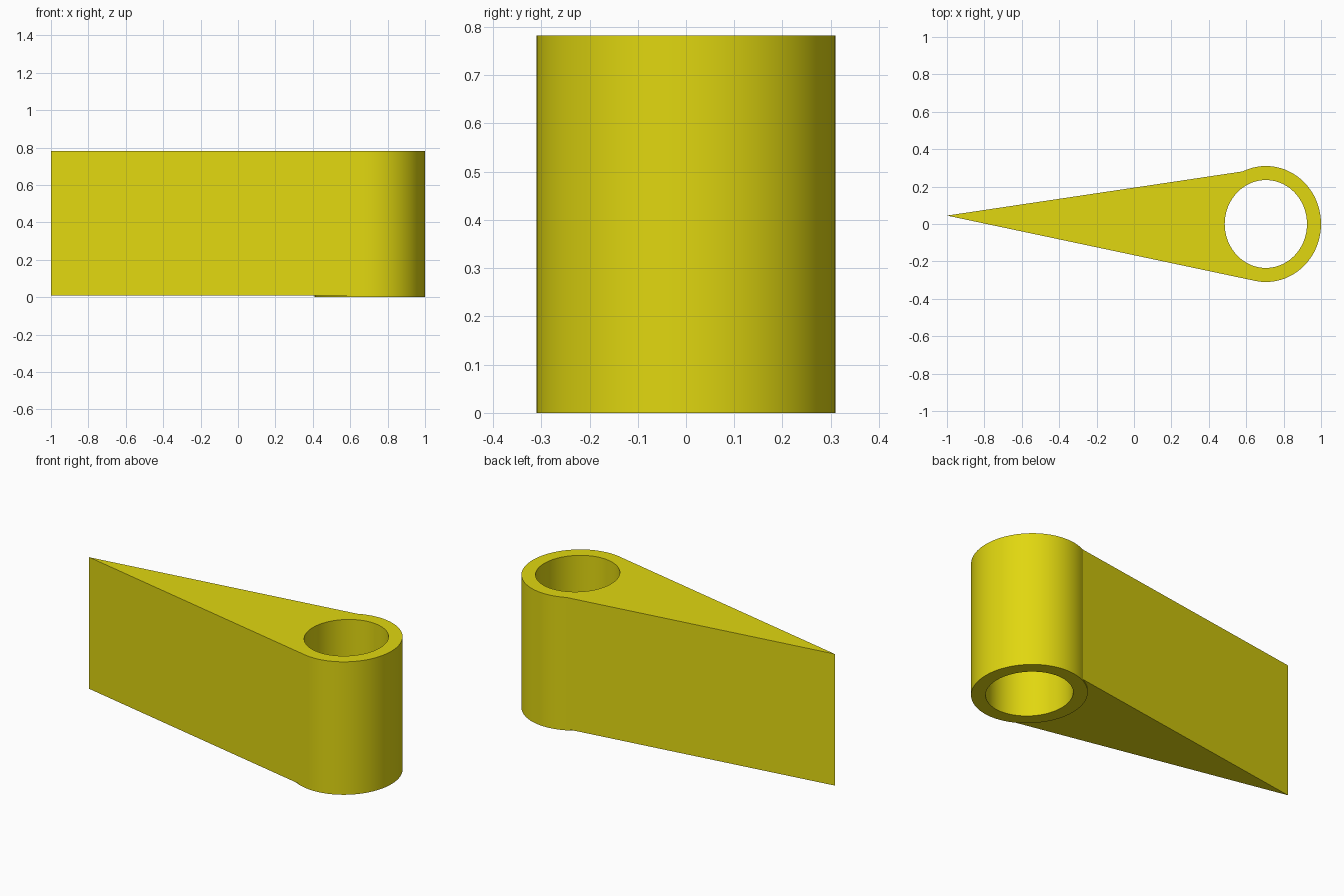
import bpy
import bmesh
from math import cos, sin, tau

cube = bpy.data.objects.get("Cube")
if cube:
    bpy.data.objects.remove(cube)

SEG = 72                      # five degrees per step
CX, TIP = 0.705, (-1.0, 0.045)
OUTER, INNER = (0.295, 0.31), (0.22, 0.235)
BASE, STEP, TOP = 0.0, 0.008, 0.782
ARM_START, ARM_END = 23, 52   # ring steps where the arm meets the collar

yellow = bpy.data.materials.new("yellow")
yellow.use_nodes = True
colour = (0.75, 0.68, 0.005, 1)
yellow.diffuse_color = colour
yellow.node_tree.nodes["Principled BSDF"].inputs["Base Color"].default_value = colour

bm = bmesh.new()


def ring(radii, z):
    return [bm.verts.new((CX + radii[0] * cos(tau * i / SEG),
                          radii[1] * sin(tau * i / SEG), z)) for i in range(SEG)]


def band(a, b, steps=range(SEG)):
    for i in steps:
        j = (i + 1) % SEG
        bm.faces.new((a[i], a[j], b[j], b[i]))


# Collar: outer wall, bore and end rims, left open where the arm joins
out_base, out_step, out_top = (ring(OUTER, z) for z in (BASE, STEP, TOP))
in_base, in_top = ring(INNER, BASE), ring(INNER, TOP)
band(out_base, out_step)
band(out_step, out_top, [i for i in range(SEG) if not ARM_START <= i < ARM_END])
band(out_top, in_top)
band(in_top, in_base)
band(in_base, out_base)

# Tapered arm: its underside sits slightly above the collar base
tip_low, tip_high = (bm.verts.new((*TIP, z)) for z in (STEP, TOP))
for loop, tip in ((out_step, tip_low), (out_top, tip_high)):
    bm.faces.new([tip] + loop[ARM_START:ARM_END + 1])
for i in (ARM_START, ARM_END):
    bm.faces.new((tip_low, tip_high, out_top[i], out_step[i]))

bmesh.ops.recalc_face_normals(bm, faces=bm.faces)
mesh = bpy.data.meshes.new("tapered_arm_with_collar")
bm.to_mesh(mesh)
bm.free()
mesh.materials.append(yellow)
lever = bpy.data.objects.new("tapered_arm_with_collar", mesh)
bpy.context.collection.objects.link(lever)

# Smooth round walls, crisp rims and arm corners
bpy.ops.object.select_all(action="DESELECT")
lever.select_set(True)
bpy.context.view_layer.objects.active = lever
bpy.ops.object.shade_smooth_by_angle(angle=0.2)
